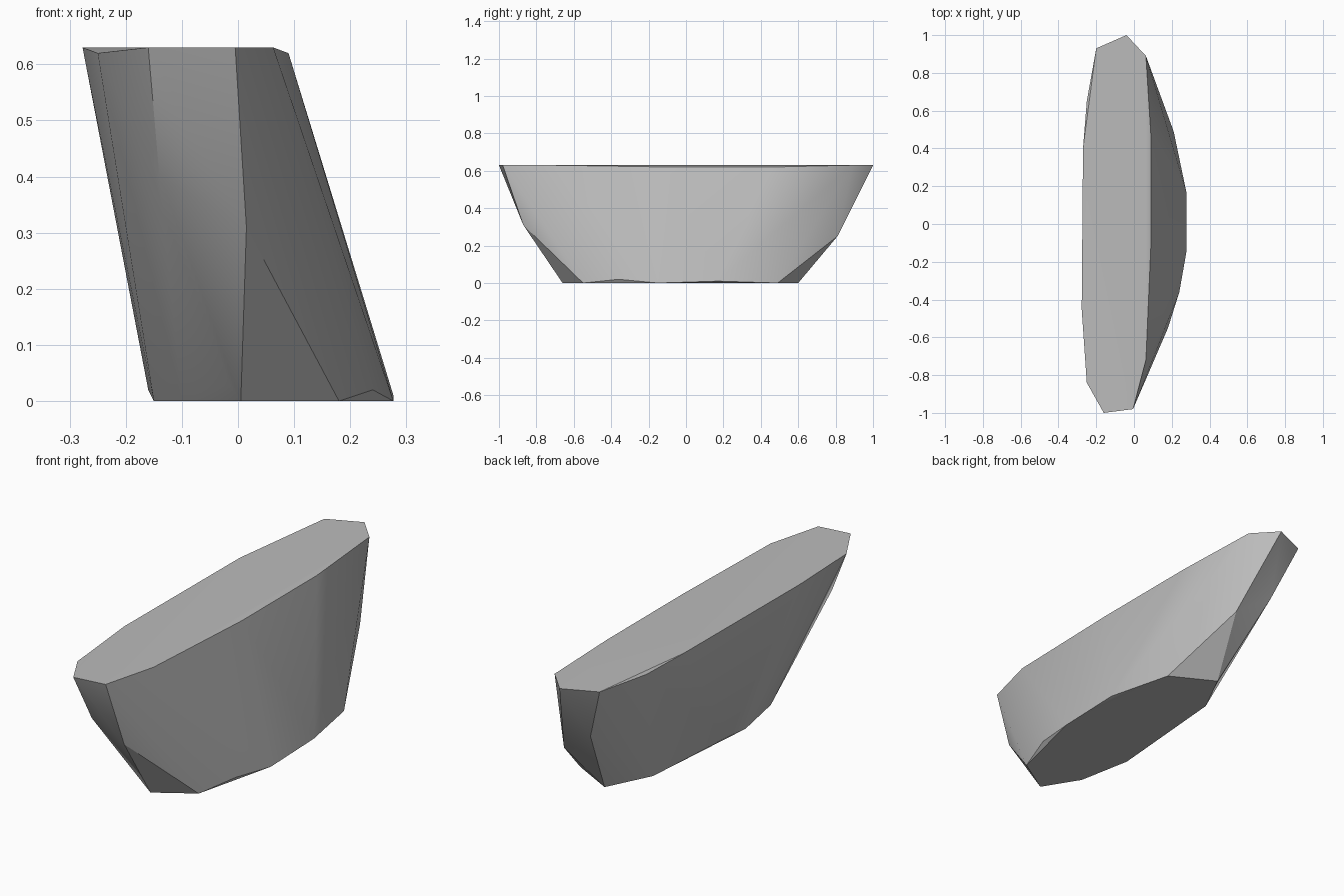
import bpy
import bmesh
import math

# Remove the default cube only
default_cube = bpy.data.objects.get("Cube")
if default_cube:
    bpy.data.objects.remove(default_cube, do_unlink=True)


def make_material(name, color):
    material = bpy.data.materials.new(name)
    material.use_nodes = True
    material.diffuse_color = color
    shader = next(n for n in material.node_tree.nodes if n.type == "BSDF_PRINCIPLED")
    shader.inputs["Base Color"].default_value = color
    return material


def at_height(outline, z):
    """Lift a flat outline of x, y pairs to one height."""
    return [(x, y, z) for x, y in outline]


def make_hull(name, points, material):
    """Wrap a faceted convex solid around the corner points."""
    mesh = bpy.data.meshes.new(name)
    obj = bpy.data.objects.new(name, mesh)
    bpy.context.collection.objects.link(obj)
    bm = bmesh.new()
    for point in points:
        bm.verts.new(point)
    result = bmesh.ops.convex_hull(bm, input=bm.verts[:])
    loose = [v for v in bm.verts if not v.link_faces]
    bmesh.ops.delete(bm, geom=loose, context="VERTS")
    # Merge the coplanar triangles of the flat top and base
    bmesh.ops.dissolve_limit(bm, angle_limit=math.radians(.5),
                             verts=bm.verts[:], edges=bm.edges[:])
    bmesh.ops.recalc_face_normals(bm, faces=bm.faces[:])
    bm.to_mesh(mesh)
    bm.free()
    mesh.materials.append(material)
    return obj


# Long flat top
height = .63
top_outline = [(-.16, -1), (-.005, -.98), (.063, -.72), (.063, .89),
               (-.04, 1), (-.2, .93), (-.27, .4), (-.277, -.45)]

# Shorter base, shifted sideways so that the block leans
base_outline = [(.005, -.66), (.18, -.55), (.277, -.15), (.21, .49),
                (.005, .6), (-.1, .39), (-.15, -.23), (-.1, -.49)]

# Slightly chipped corners just under the top and just above the base
upper_chips = at_height([(-.25, -.84), (-.25, .65), (.09, -.1), (.09, .46)], height - .01)
lower_chips = [(.24, -.36, .02), (.277, .17, .01), (-.16, -.1, .02), (-.015, -.67, .03)]

# Bulging corners on the two narrow ends
front_end = [(.015, -.87, .31), (-.14, -.89, .4)]
back_end = [(.07, .81, .25), (-.1, .855, .365)]

stone_grey = make_material("stone grey", (.5, .5, .5, 1))
corners = (at_height(top_outline, height) + at_height(base_outline, 0)
           + upper_chips + lower_chips + front_end + back_end)
block = make_hull("leaning_stone_block", corners, stone_grey)

# Soft broad sides with crisp main edges
bpy.ops.object.select_all(action="DESELECT")
block.select_set(True)
bpy.context.view_layer.objects.active = block
bpy.ops.object.shade_smooth_by_angle(angle=math.radians(30))
